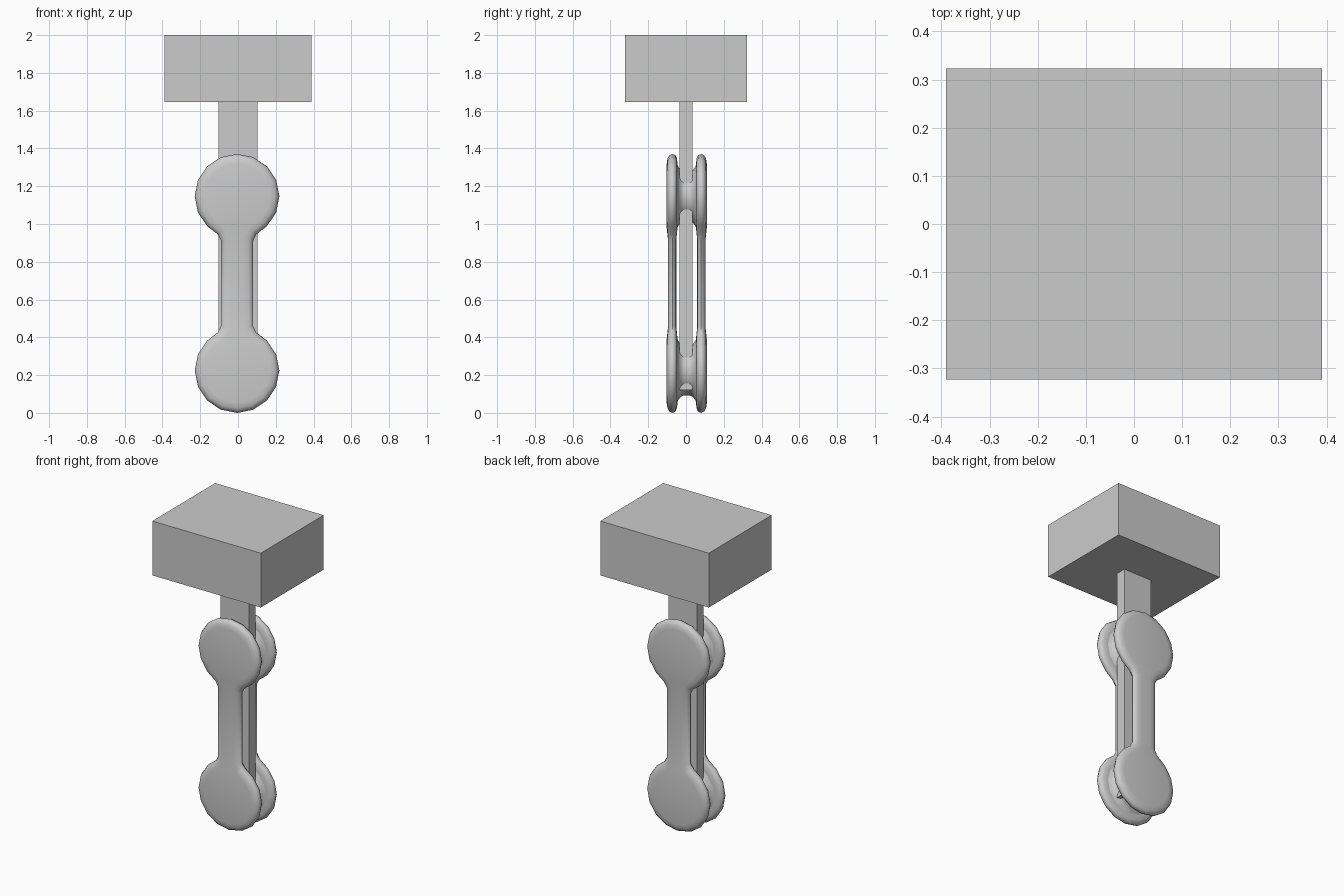
import bpy, bmesh
from math import radians, sin, cos
from mathutils import Vector

if "Cube" in bpy.data.objects:
    bpy.data.objects.remove(bpy.data.objects["Cube"])

R, SIDES = 0.224, 16
TOP, LOW = 1.147, 0.224
CX, CY = -0.005, 0.004


def box(name, lo, hi):
    bpy.ops.mesh.primitive_cube_add(size=1, location=[(a + b) / 2 for a, b in zip(lo, hi)])
    ob = bpy.context.object
    ob.name = name
    ob.scale = [b - a for a, b in zip(lo, hi)]
    bpy.ops.object.transform_apply(location=False, rotation=False, scale=True)
    return ob


def finish(name, bm):
    bmesh.ops.recalc_face_normals(bm, faces=bm.faces)
    me = bpy.data.meshes.new(name)
    bm.to_mesh(me)
    bm.free()
    ob = bpy.data.objects.new(name, me)
    bpy.context.collection.objects.link(ob)
    bpy.ops.object.select_all(action='DESELECT')
    ob.select_set(True)
    bpy.context.view_layer.objects.active = ob
    bpy.ops.object.shade_smooth_by_angle(angle=radians(50))
    return ob


def bridge(bm, loops):
    for a, b in zip(loops, loops[1:]):
        n = len(a)
        for i in range(n):
            bm.faces.new((a[i], a[(i + 1) % n], b[(i + 1) % n], b[i]))


# Dumbbell outline: one rounded end with its neck corners, then the other turned over
disc = [(R * cos(radians(a)), R * sin(radians(a)))
        for a in [-45 + 22.5 * i for i in range(13)]]
end = [(0.085, -0.235), (0.102, -0.202)] + disc + [(-0.102, -0.202), (-0.085, -0.235)]
outline = [Vector((x, z + TOP)) for x, z in end] + [Vector((-x, LOW - z)) for x, z in end]
E = len(end)


def inset(pts, d):
    out = []
    for i, p in enumerate(pts):
        a = (p - pts[i - 1]).normalized()
        b = (pts[(i + 1) % len(pts)] - p).normalized()
        na, nb = Vector((-a.y, a.x)), Vector((-b.y, b.x))
        out.append(p + (na + nb) * d / (1 + na.dot(nb)))
    return out


# Link plates with rolled rims, thinner along the neck
RIM = [(0.05, 0.030), (0.024, 0.026), (0.007, 0.016), (0, 0),
       (0.007, -0.016), (0.024, -0.024), (0.05, -0.027)]


def plate(name, side):
    bm = bmesh.new()
    loops = []
    for d, h in RIM:
        loop = []
        for i, p in enumerate(inset(outline, d)):
            k = 0.8 if i % E in (0, E - 1) else 1
            loop.append(bm.verts.new((p.x + CX, CY + side * (0.076 + h * k), p.y)))
        loops.append(loop)
    bridge(bm, loops)
    for c in (loops[0], loops[-1]):
        bm.faces.new(c[1:E - 1])
        bm.faces.new(c[E + 1:2 * E - 1])
        bm.faces.new((c[0], c[1], c[E - 2], c[E - 1]))
        bm.faces.new((c[E], c[E + 1], c[2 * E - 2], c[2 * E - 1]))
        bm.faces.new((c[0], c[E - 1], c[E], c[2 * E - 1]))
    return finish(name, bm)


# Flared spools joining the plates
def spool(name, z):
    half = [(0.19, 0.056), (0.158, 0.046), (0.138, 0.031), (0.131, 0.015)]
    prof = [(r, -y) for r, y in half] + half[::-1]
    bm = bmesh.new()
    loops = []
    for r, y in prof:
        loops.append([bm.verts.new((CX + r * cos(radians(i * 360 / SIDES)), CY + y,
                                    z + r * sin(radians(i * 360 / SIDES))))
                      for i in range(SIDES)])
    bridge(bm, loops)
    bm.faces.new(loops[0])
    bm.faces.new(loops[-1])
    return finish(name, bm)


box("top_block", (-0.39, -0.323, 1.647), (0.39, 0.323, 2.0))
box("shaft", (-0.103, -0.035, 0.12), (0.103, 0.035, 1.66))
plate("front_link_plate", -1)
plate("back_link_plate", 1)
spool("upper_spool", TOP)
spool("lower_spool", LOW)
